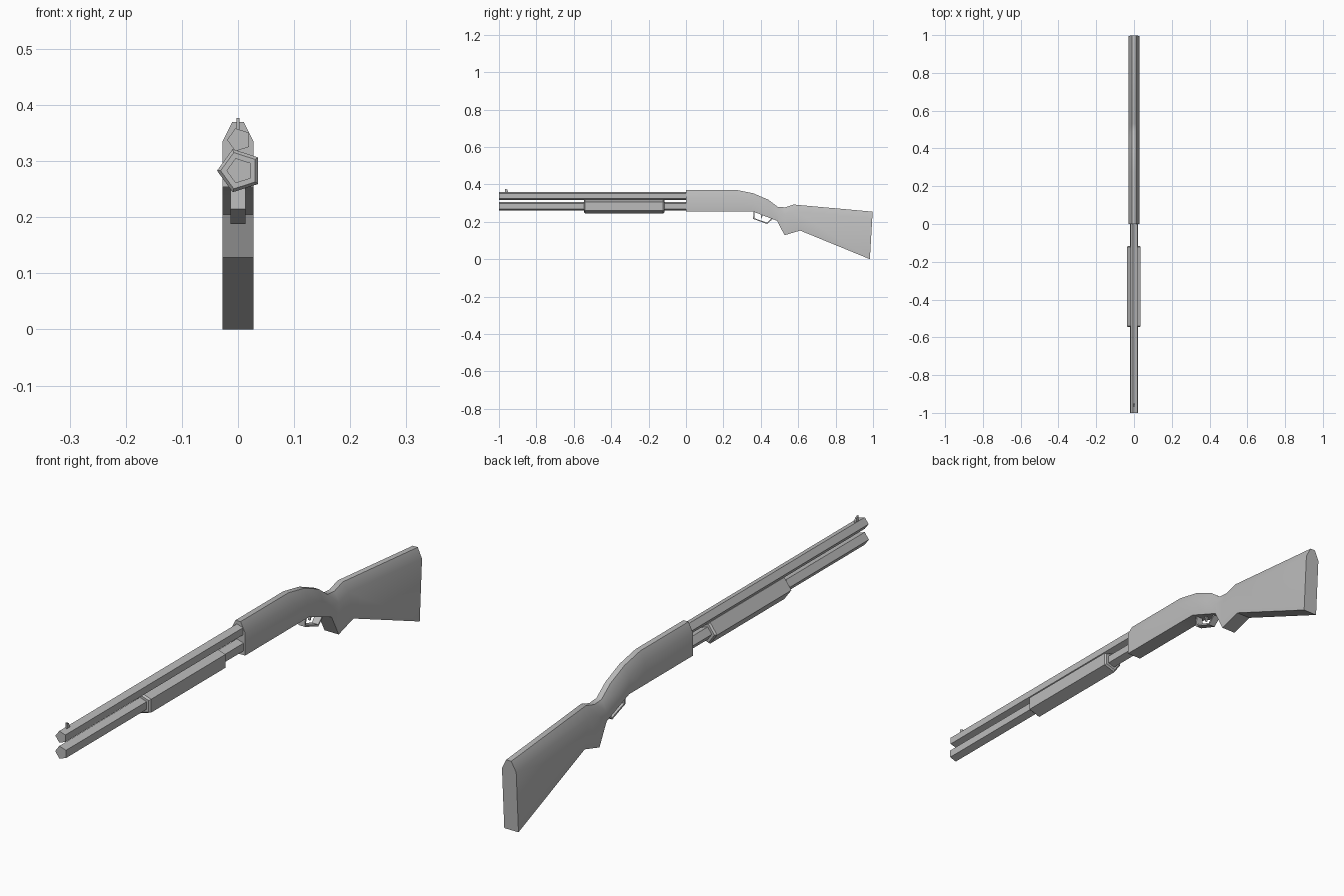
import bpy, bmesh, math
from mathutils import Vector

if "Cube" in bpy.data.objects:
    bpy.data.objects.remove(bpy.data.objects["Cube"])

grey = bpy.data.materials.new("plain grey")
grey.use_nodes = True
grey.diffuse_color = (0.5, 0.5, 0.5, 1)
grey.node_tree.nodes["Principled BSDF"].inputs["Base Color"].default_value = grey.diffuse_color


def finish(name, bm, smooth=None):
    bmesh.ops.recalc_face_normals(bm, faces=bm.faces)
    mesh = bpy.data.meshes.new(name)
    bm.to_mesh(mesh)
    bm.free()
    mesh.materials.append(grey)
    ob = bpy.data.objects.new(name, mesh)
    bpy.context.collection.objects.link(ob)
    if smooth:
        bpy.ops.object.select_all(action='DESELECT')
        bpy.context.view_layer.objects.active = ob
        ob.select_set(True)
        bpy.ops.object.shade_smooth_by_angle(angle=math.radians(smooth))
    return ob


def loft(name, rings, smooth=None):
    """Skin a list of equal closed rings and cap both ends."""
    bm = bmesh.new()
    loops = [[bm.verts.new(p) for p in ring] for ring in rings]
    n = len(loops[0])
    for a, b in zip(loops, loops[1:]):
        for i in range(n):
            j = (i + 1) % n
            bm.faces.new((a[i], a[j], b[j], b[i]))
    bm.faces.new(loops[0])
    bm.faces.new(loops[-1])
    return finish(name, bm, smooth)


def pentagon_tube(name, x, z, stations):
    """Five-sided tube along y; stations are (y, radius)."""
    angles = [math.pi + k * math.tau / 5 for k in range(5)]
    loft(name, [[(x + r * math.cos(a), y, z + r * math.sin(a)) for a in angles]
                for y, r in stations])


def plate(name, outline, half):
    """Side outline of (y, z) points extruded across x."""
    loft(name, [[(x, y, z) for y, z in outline] for x in (-half, half)])


# Receiver and stock: top and bottom (y, z) pairs swept into one body
stations = [
    ((0.0, 0.37), (0.0, 0.254)),
    ((0.27, 0.37), (0.27, 0.254)),
    ((0.36, 0.352), (0.36, 0.254)),
    ((0.44, 0.318), (0.435, 0.225)),
    ((0.49, 0.28), (0.487, 0.205)),
    ((0.53, 0.277), (0.527, 0.128)),
    ((0.575, 0.292), (0.61, 0.153)),
    ((0.998, 0.254), (0.983, 0.0)),
]
rings = []
for top, bottom in stations:
    top, bottom = Vector(top), Vector(bottom)
    edge = top + (bottom - top).normalized() * 0.036
    half = [(0.01, top), (0.028, edge), (0.028, bottom)]
    rings.append([(x, p.x, p.y) for x, p in half]
                 + [(-x, p.x, p.y) for x, p in reversed(half)])
loft("receiver_and_stock", rings, 35)

# Barrel, magazine tube and sliding fore-end
pentagon_tube("barrel", 0.002, 0.338, [(-1.0, 0.0215), (0.02, 0.0215)])
pentagon_tube("magazine_tube", 0.003, 0.283, [(-1.0, 0.0235), (0.02, 0.0235)])
pentagon_tube("fore_end", 0.003, 0.283,
              [(-0.546, 0.034), (-0.54, 0.0404), (-0.122, 0.0404), (-0.116, 0.034)])

# Front sight
plate("front_sight", [(-0.968, 0.35), (-0.968, 0.377), (-0.956, 0.372), (-0.948, 0.35)], 0.003)

# Trigger guard: a bent strip under the receiver
outer = [(0.361, 0.258), (0.359, 0.215), (0.434, 0.188), (0.472, 0.222)]
inner = [(0.367, 0.258), (0.365, 0.219), (0.433, 0.195), (0.466, 0.226)]
loft("trigger_guard", [[(-0.013, *o), (0.013, *o), (0.013, *i), (-0.013, *i)]
                       for o, i in zip(outer, inner)])

# Trigger
plate("trigger", [(0.405, 0.255), (0.418, 0.255), (0.41, 0.235), (0.403, 0.218), (0.4, 0.22)], 0.004)
